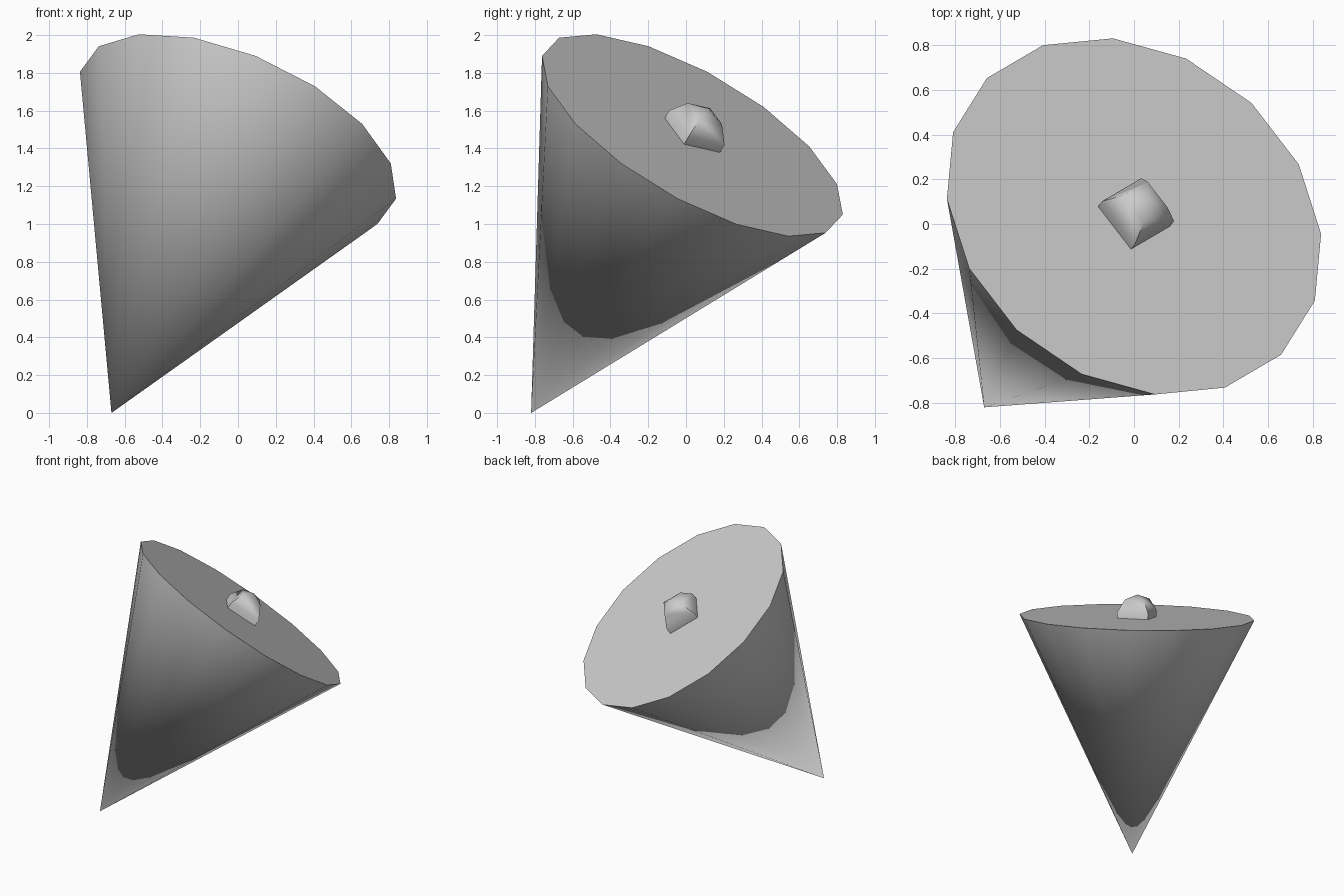
import bpy
import bmesh
import math
from mathutils import Vector, Matrix

if "Cube" in bpy.data.objects:
    bpy.data.objects.remove(bpy.data.objects["Cube"])

grey = bpy.data.materials.new("light_grey")
grey.diffuse_color = (0.6, 0.6, 0.6, 1)
grey.use_nodes = True
grey.node_tree.nodes["Principled BSDF"].inputs["Base Color"].default_value = grey.diffuse_color

# Shared tilted frame: local z runs from the tip to the centre of the disc
tip = Vector((-0.67, -0.82, 0.0))
centre = Vector((0.0, 0.034, 1.47))
axis = (centre - tip).normalized()
rim_dir = Vector((-0.84, 0.075, 0.33))
rim_dir = (rim_dir - axis * rim_dir.dot(axis)).normalized()
side_dir = axis.cross(rim_dir)
frame = Matrix((rim_dir, side_dir, axis)).transposed().to_4x4()


def finish(name, bm, matrix):
    bmesh.ops.transform(bm, matrix=matrix, verts=bm.verts)
    bmesh.ops.recalc_face_normals(bm, faces=bm.faces)
    mesh = bpy.data.meshes.new(name)
    bm.to_mesh(mesh)
    bm.free()
    mesh.materials.append(grey)
    obj = bpy.data.objects.new(name, mesh)
    bpy.context.collection.objects.link(obj)
    bpy.ops.object.select_all(action='DESELECT')
    obj.select_set(True)
    bpy.context.view_layer.objects.active = obj
    bpy.ops.object.shade_smooth_by_angle(angle=math.radians(40))


# Sixteen-sided cone, tip down, closed by a flat disc
height = (centre - tip).length
bm = bmesh.new()
bmesh.ops.create_cone(bm, cap_ends=True, segments=16,
                      radius1=0.0, radius2=0.905, depth=height)
bmesh.ops.remove_doubles(bm, verts=bm.verts, dist=0.0001)
finish("cone", bm, Matrix.Translation((tip + centre) / 2) @ frame)

# Four-sided ball half sunk into the disc, corners midway between rim corners
d = side_dir if side_dir.dot(Vector((-0.79, 0.43, 0.11))) > 0 else -side_dir
turn = math.radians(11.25) * (1 if d == side_dir else -1)
bm = bmesh.new()
bmesh.ops.create_uvsphere(bm, u_segments=4, v_segments=5, radius=0.182)
finish("ball", bm, Matrix.Translation(centre - axis * 0.006)
       @ frame @ Matrix.Rotation(turn, 4, 'Z'))
